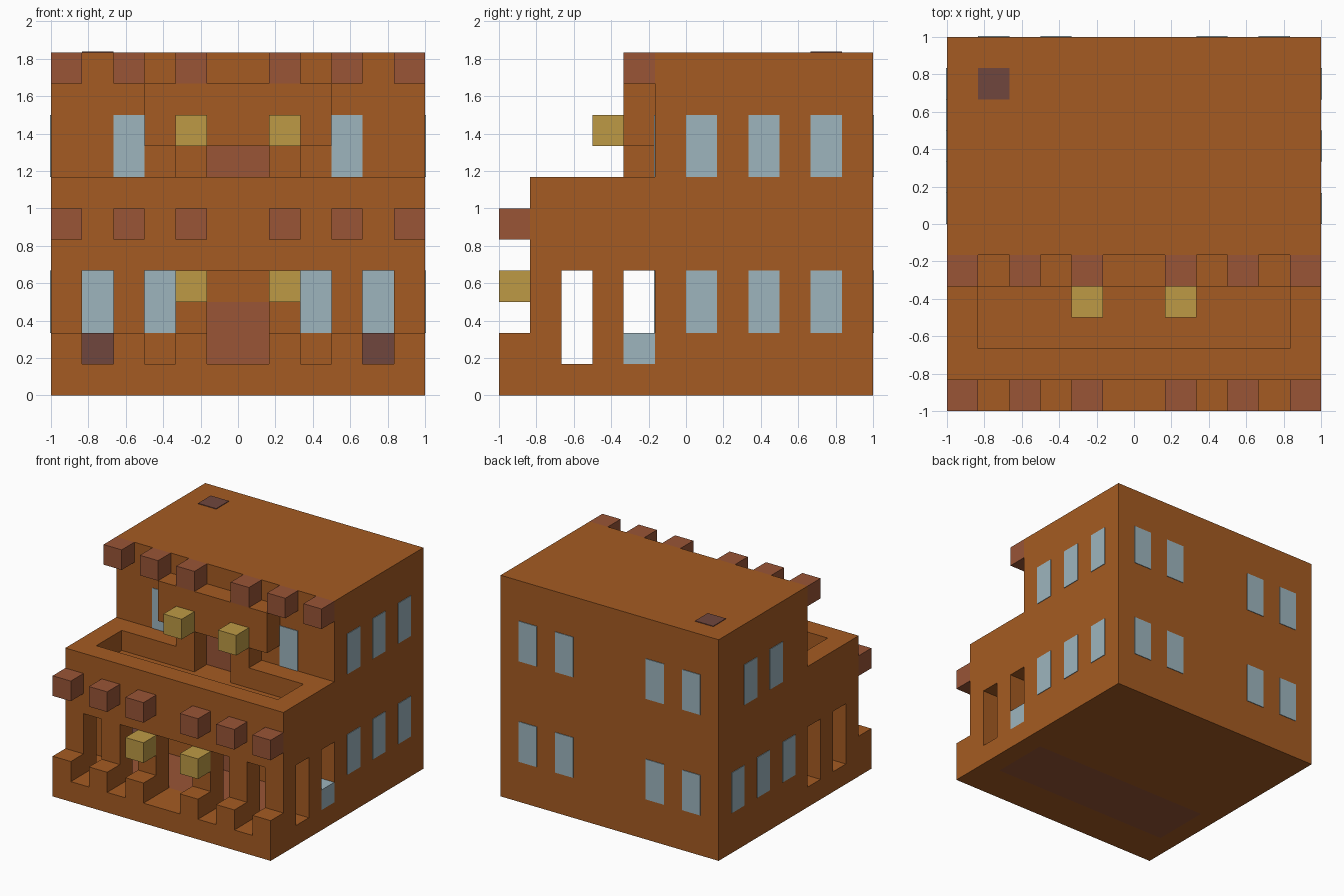
import bpy
import bmesh

if "Cube" in bpy.data.objects:
    bpy.data.objects.remove(bpy.data.objects["Cube"])

U = 1 / 6        # one building block
PLATE = 0.03     # plate thickness in blocks


def material(name, r, g, b):
    m = bpy.data.materials.new(name)
    m.use_nodes = True
    m.diffuse_color = (r, g, b, 1)
    m.node_tree.nodes["Principled BSDF"].inputs["Base Color"].default_value = (r, g, b, 1)
    return m


adobe = material("adobe", 0.376, 0.105, 0.016)
timber = material("timber", 0.319, 0.089, 0.037)
dark_wood = material("dark wood", 0.162, 0.061, 0.048)
glass = material("pale blue", 0.337, 0.462, 0.515)
lamp_yellow = material("lamp yellow", 0.509, 0.323, 0.060)


def prism(name, profile, i0, i1, mat):
    """Extrude a (y, z) profile along x, all measured in blocks."""
    bm = bmesh.new()
    ring = [bm.verts.new(((i0 - 6) * U, (j - 6) * U, k * U)) for j, k in profile]
    face = bm.faces.new(ring)
    out = bmesh.ops.extrude_face_region(bm, geom=[face])
    moved = [v for v in out["geom"] if isinstance(v, bmesh.types.BMVert)]
    bmesh.ops.translate(bm, verts=moved, vec=((i1 - i0) * U, 0, 0))
    bmesh.ops.recalc_face_normals(bm, faces=bm.faces)
    mesh = bpy.data.meshes.new(name)
    bm.to_mesh(mesh)
    bm.free()
    mesh.materials.append(mat)
    obj = bpy.data.objects.new(name, mesh)
    bpy.context.collection.objects.link(obj)
    return obj


def box(name, x, y, z, mat):
    (j0, j1), (k0, k1) = y, z
    return prism(name, [(j0, k0), (j1, k0), (j1, k1), (j0, k1)], x[0], x[1], mat)


def carve(target, x, y, z):
    cutter = box("cutter", x, y, z, adobe)
    cutter.hide_render = True
    mod = target.modifiers.new("carve", "BOOLEAN")
    mod.operation = "DIFFERENCE"
    mod.solver = "EXACT"
    mod.object = cutter
    bpy.context.view_layer.objects.active = target
    bpy.ops.object.modifier_apply(modifier=mod.name)
    bpy.data.objects.remove(cutter)


# Stepped main walls with front ledge
walls = prism("walls", [(0, 0), (12, 0), (12, 11), (5, 11), (5, 7), (1, 7), (1, 1), (0, 1)],
              0, 12, adobe)

# Gallery, its front and side openings, and the sunken terrace
carve(walls, (1, 11), (2, 5), (-1, 5))
for x in ((1, 2), (3, 4), (5, 7), (8, 9), (10, 11)):
    carve(walls, x, (0.5, 2.5), (1, 4))
for y in ((2, 3), (4, 5)):
    carve(walls, (-1, 13), y, (1, 4))
carve(walls, (1, 11), (2, 4), (6, 8))
carve(walls, (5, 7), (3, 5), (6, 8))
box("gallery_floor", (1, 11), (2, 5), (0, 1), timber)

# Front posts and the two rows of roof beams
for i in (0, 2, 4, 7, 9, 11):
    box("ledge_post", (i, i + 1), (0, 1), (1, 2), adobe)
    box("lower_beam", (i, i + 1), (0, 1), (5, 6), timber)
    box("upper_beam", (i, i + 1), (4, 5), (10, 11), timber)

# Terrace porch, legs and lamps
box("porch_lintel", (3, 9), (4, 5), (8, 10), adobe)
for i in (4, 7):
    box("porch_leg", (i, i + 1), (4, 5), (7, 8), adobe)
    box("upper_lamp", (i, i + 1), (3, 4), (8, 9), lamp_yellow)
    box("lower_lamp", (i, i + 1), (0, 1), (3, 4), lamp_yellow)

# Doors
box("lower_door", (5, 7), (5 - PLATE, 5), (1, 3), timber)
box("upper_door", (5, 7), (5 - PLATE, 5), (6, 8), timber)

# Gallery chests, water trough and roof hatch
for i in (1, 10):
    box("chest", (i, i + 1), (4, 5), (1, 2), dark_wood)
box("trough", (11, 12), (4, 5), (1, 2), glass)
box("roof_hatch", (1, 2), (10, 11), (11, 11 + PLATE), dark_wood)

# Front windows
for i in (1, 3, 8, 10):
    box("gallery_window", (i, i + 1), (5 - PLATE, 5), (2, 4), glass)
for i in (2, 9):
    box("terrace_window", (i, i + 1), (5 - PLATE, 5), (7, 9), glass)

# Back and side windows on both storeys
for k in (2, 7):
    for i in (1, 3, 8, 10):
        box("back_window", (i, i + 1), (12, 12 + PLATE), (k, k + 2), glass)
    for j in (6, 8, 10):
        box("left_window", (12, 12 + PLATE), (j, j + 1), (k, k + 2), glass)
    for j in ((6, 8, 10) if k == 2 else (7, 9)):
        box("right_window", (-PLATE, 0), (j, j + 1), (k, k + 2), glass)
